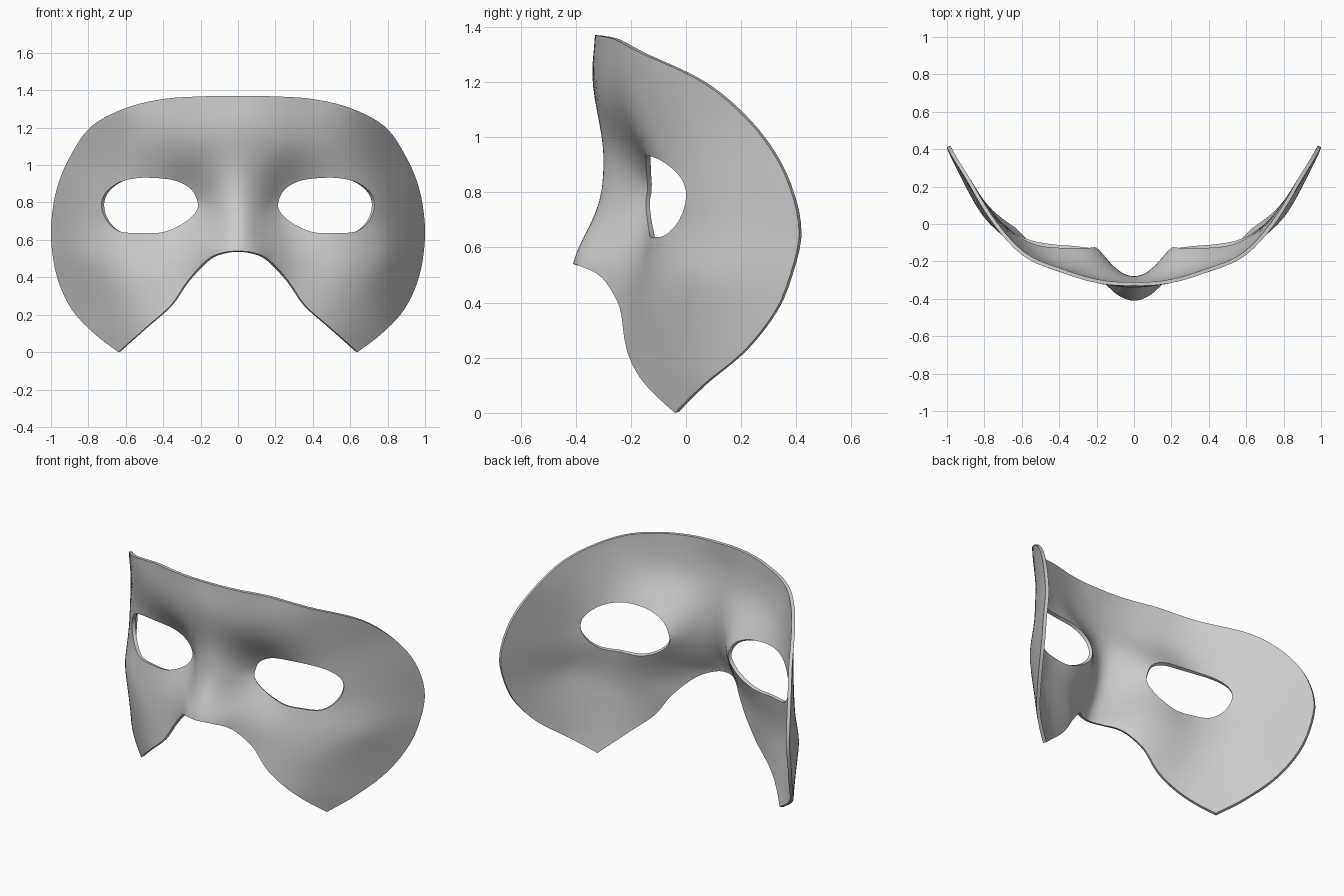
import bpy, bmesh, math

if "Cube" in bpy.data.objects:
    bpy.data.objects.remove(bpy.data.objects["Cube"])

# Half outline in (x, z); first and last point of each curve only steer the tangent
OUTER = [(-.2, 1.367), (0, 1.37), (.2, 1.367), (.4, 1.353), (.6, 1.305), (.78, 1.21), (.89, 1.06),
         (.97, .87), (1.0, .64), (.97, .41), (.89, .23), (.77, .10), (.64, 0), (.58, -.05)]
INNER = [(.70, -.06), (.64, 0), (.50, .125), (.36, .25), (.27, .38), (.17, .49), (.09, .53), (0, .54), (-.09, .53)]
# Eye opening
EYE = [(.215, .80), (.25, .87), (.33, .915), (.43, .93), (.54, .93), (.64, .905), (.71, .85), (.73, .78),
       (.70, .70), (.63, .645), (.52, .638), (.40, .642), (.29, .69), (.225, .75)]
# Depth samples (x, z, y): forehead, nose ridge, eye rim, cheek, outer rim
DEPTH = [(0, 1.37, -.33), (0, 1.24, -.34), (0, 1.08, -.32), (0, .88, -.30), (0, .75, -.32), (0, .65, -.365),
         (0, .54, -.41), (.1, .53, -.37), (.17, .49, -.305), (.27, .38, -.24), (.36, .25, -.22),
         (.50, .125, -.165), (.64, 0, -.04), (.77, .10, .06), (.89, .23, .215), (.97, .41, .345),
         (1.0, .64, .41), (.97, .87, .355), (.89, 1.06, .225), (.78, 1.21, .04), (.6, 1.305, -.165),
         (.4, 1.353, -.255), (.22, 1.1, -.285), (.45, 1.08, -.205), (.68, 1.05, -.06), (.215, .80, -.14),
         (.33, .915, -.145), (.54, .93, -.125), (.66, .895, -.06), (.73, .78, 0), (.68, .68, -.04),
         (.52, .638, -.115), (.36, .65, -.135), (.12, .8, -.245), (.13, .63, -.29), (.35, .5, -.19),
         (.58, .4, -.135), (.82, .5, .06), (.64, .2, -.08)]


def solve(a, b):
    """Gaussian elimination with pivoting."""
    n = len(b)
    m = [row + [v] for row, v in zip(a, b)]
    for i in range(n):
        p = max(range(i, n), key=lambda r: abs(m[r][i]))
        m[i], m[p] = m[p], m[i]
        for r in range(i + 1, n):
            f = m[r][i] / m[i][i]
            m[r] = [u - f * w for u, w in zip(m[r], m[i])]
    x = [0] * n
    for i in reversed(range(n)):
        x[i] = (m[i][n] - sum(m[i][j] * x[j] for j in range(i + 1, n))) / m[i][i]
    return x


def phi(dx, dz):
    r2 = dx * dx + dz * dz
    return r2 * math.log(r2) if r2 > 1e-12 else 0


def kernel(x, z, p):
    return phi(x - p[0], z - p[1]) + phi(x + p[0], z - p[1])


# Smooth symmetric surface through the depth samples (thin plate spline)
def basis(x, z):
    return [1, z, x * x]


rows = [[kernel(p[0], p[1], q) for q in DEPTH] + basis(p[0], p[1]) for p in DEPTH]
rows += [[basis(p[0], p[1])[k] for p in DEPTH] + [0] * 3 for k in range(3)]
W = solve(rows, [p[2] for p in DEPTH] + [0] * 3)


def depth(x, z):
    return sum(w * v for w, v in zip(W, [kernel(x, z, q) for q in DEPTH] + basis(x, z)))


def spline(pts, n):
    """Catmull-Rom samples, excluding the last point."""
    out = []
    for i in range(1, len(pts) - 2):
        a, b, c, d = pts[i - 1:i + 3]
        for k in range(n):
            t = k / n
            out.append(tuple(.5 * (2 * b[j] + (c[j] - a[j]) * t
                                   + (2 * a[j] - 5 * b[j] + 4 * c[j] - d[j]) * t * t
                                   + (3 * b[j] - a[j] - 3 * c[j] + d[j]) * t ** 3) for j in (0, 1)))
    return out


CX, CZ = .475, .785
outline = spline(OUTER, 5) + spline(INNER, 5) + [(0, .54 + .83 * k / 18) for k in range(18)]
polar = sorted((math.atan2(z - CZ, x - CX), math.hypot(x - CX, z - CZ))
               for x, z in spline(EYE[-1:] + EYE + EYE[:2], 12))
polar = [(polar[-1][0] - math.tau, polar[-1][1])] + polar + [(polar[0][0] + math.tau, polar[0][1])]


def eye_point(x, z):
    a = math.atan2(z - CZ, x - CX)
    for (a0, r0), (a1, r1) in zip(polar, polar[1:]):
        if a0 <= a <= a1:
            r = r0 + (r1 - r0) * (a - a0) / max(a1 - a0, 1e-9)
            return CX + r * math.cos(a), CZ + r * math.sin(a)


# Half mask: rings of quads between the eye opening and the outline
RINGS = 14
bm = bmesh.new()
cols = []
for x, z in outline:
    ex, ez = eye_point(x, z)
    col = []
    for k in range(RINGS + 1):
        t = k / RINGS
        px, pz = ex + (x - ex) * t, ez + (z - ez) * t
        col.append(bm.verts.new((px, depth(px, pz), pz)))
    cols.append(col)
for i, a in enumerate(cols):
    b = cols[(i + 1) % len(cols)]
    for k in range(RINGS):
        bm.faces.new((a[k], a[k + 1], b[k + 1], b[k]))
bm.normal_update()
if sum(f.normal.y for f in bm.faces) > 0:
    bmesh.ops.reverse_faces(bm, faces=bm.faces)
mesh = bpy.data.meshes.new("half_mask")
bm.to_mesh(mesh)
bm.free()
mask = bpy.data.objects.new("half_mask", mesh)
bpy.context.collection.objects.link(mask)

# Mirror to a full mask and give it a thin shell
mirror = mask.modifiers.new("mirror", 'MIRROR')
mirror.merge_threshold = .002
shell = mask.modifiers.new("shell", 'SOLIDIFY')
shell.thickness = .02
shell.offset = -1
bpy.context.view_layer.objects.active = mask
mask.select_set(True)
bpy.ops.object.convert(target='MESH')
bpy.ops.object.shade_smooth_by_angle(angle=math.radians(40))
